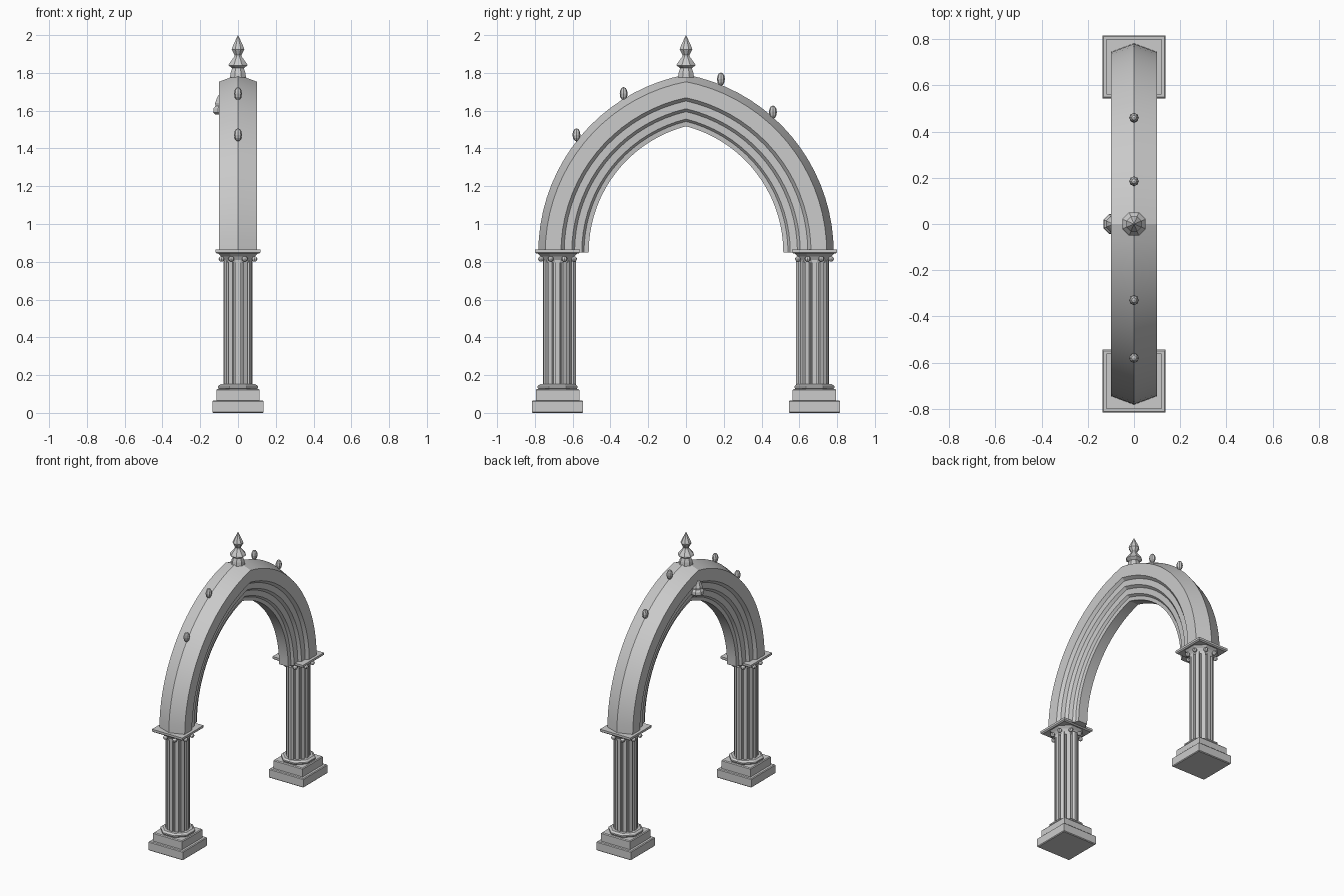
import bpy, bmesh
from math import sin, cos, acos, pi

if "Cube" in bpy.data.objects:
    bpy.data.objects.remove(bpy.data.objects["Cube"])

COL_Y = 0.68      # column centre
SPRING = 0.85     # springing height of the arch
C = 0.175         # arc centre offset past the middle


def make(name, verts, faces, smooth=None):
    me = bpy.data.meshes.new(name)
    me.from_pydata(verts, [], faces)
    bm = bmesh.new()
    bm.from_mesh(me)
    bmesh.ops.recalc_face_normals(bm, faces=bm.faces)
    bm.to_mesh(me)
    bm.free()
    ob = bpy.data.objects.new(name, me)
    bpy.context.collection.objects.link(ob)
    if smooth:
        bpy.ops.object.select_all(action='DESELECT')
        ob.select_set(True)
        bpy.context.view_layer.objects.active = ob
        bpy.ops.object.shade_smooth_by_angle(angle=smooth)
    return ob


def skin(name, rings, smooth=None):
    """Join equal closed rings of points and cap both ends."""
    n = len(rings[0])
    verts = [p for r in rings for p in r]
    faces = [(i * n + j, i * n + (j + 1) % n, (i + 1) * n + (j + 1) % n, (i + 1) * n + j)
             for i in range(len(rings) - 1) for j in range(n)]
    faces += [tuple(range(n)), tuple(range((len(rings) - 1) * n, len(rings) * n))]
    return make(name, verts, faces, smooth)


def lathe(name, profile, x, y, sides=8, phase=pi / 8):
    return skin(name, [[(x + r * cos(phase + 2 * pi * k / sides),
                         y + r * sin(phase + 2 * pi * k / sides), z)
                        for k in range(sides)] for r, z in profile])


def slab(name, y, profile):
    """Square block from (half width, height) steps."""
    return skin(name, [[(a * h, y + b * h, z) for a, b in ((-1, -1), (1, -1), (1, 1), (-1, 1))]
                       for h, z in profile])


def ball(name, loc, scale):
    bm = bmesh.new()
    bmesh.ops.create_uvsphere(bm, u_segments=8, v_segments=6, radius=1)
    for v in bm.verts:
        v.co = [l + c * s for l, c, s in zip(loc, v.co, scale)]
    me = bpy.data.meshes.new(name)
    bm.to_mesh(me)
    bm.free()
    bpy.context.collection.objects.link(bpy.data.objects.new(name, me))


# Pointed arch: stepped section swept along each half, mitred at the apex
half = [(0.745, 0.1), (0.662, 0.1), (0.645, 0.08), (0.605, 0.078), (0.59, 0.06),
        (0.552, 0.056), (0.54, 0.04), (0.515, 0.036)]
section = [(0.782, 0)] + half + [(w, -x) for w, x in reversed(half)]
STEPS = 18
for side, label in ((1, "back"), (-1, "front")):
    rings = []
    for i in range(STEPS + 1):
        ring = []
        for w, x in section:
            a = acos(C / (C + w)) * i / STEPS
            ring.append((x, side * ((C + w) * cos(a) - C), SPRING + (C + w) * sin(a)))
        rings.append(ring)
    skin("arch_half_" + label, rings, 0.17)

# Columns
for s, label in ((1, "back"), (-1, "front")):
    y = s * COL_Y
    slab("plinth_" + label, y, [(0.131, 0), (0.136, 0.005), (0.136, 0.06), (0.131, 0.065)])
    slab("base_block_" + label, y, [(0.115, 0.064), (0.115, 0.12), (0.11, 0.126)])
    lathe("base_ring_" + label, [(0.108, 0.125), (0.115, 0.133), (0.115, 0.142), (0.1, 0.152)], 0, y)

    # fluted shaft
    flutes, ring = 12, []
    for k in range(flutes):
        for f, r in ((-0.3, 0.079), (0.3, 0.079), (0.4, 0.069), (0.6, 0.069)):
            a = 2 * pi * (k + f) / flutes
            ring.append((r * cos(a), r * sin(a)))
    skin("shaft_" + label, [[(px, y + py, z) for px, py in ring] for z in (0.145, 0.81)])
    # slim shaft on the inner side
    lathe("inner_shaft_" + label, [(0.022, 0.145), (0.022, 0.81)], 0, y - s * 0.076)

    # capital
    lathe("capital_bell_" + label, [(0.078, 0.795), (0.084, 0.81), (0.095, 0.828), (0.115, 0.846)], 0, y)
    for k in range(8):
        a = pi / 8 + k * pi / 4
        ball("capital_bud_" + label, (0.094 * cos(a), y + 0.094 * sin(a), 0.815),
             (0.016, 0.016, 0.014))
    slab("abacus_" + label, y, [(0.112, 0.843), (0.12, 0.85), (0.12, 0.865)])

# Crockets along the ridge
for y, z in ((-0.58, 1.472), (-0.33, 1.69), (0.185, 1.767), (0.46, 1.592)):
    ball("crocket", (0, y, z), (0.021, 0.021, 0.035))

# Finial and boss
lathe("finial", [(0.046, 1.775), (0.042, 1.80), (0.033, 1.825), (0.055, 1.84), (0.05, 1.85),
                 (0.022, 1.885), (0.02, 1.895), (0.036, 1.925), (0.033, 1.935), (0.001, 2.0)], 0, 0)
lathe("keystone_boss", [(0.035, 1.58), (0.047, 1.59), (0.045, 1.612), (0.034, 1.625),
                        (0.036, 1.64), (0.024, 1.67), (0.005, 1.70)], -0.088, 0)
